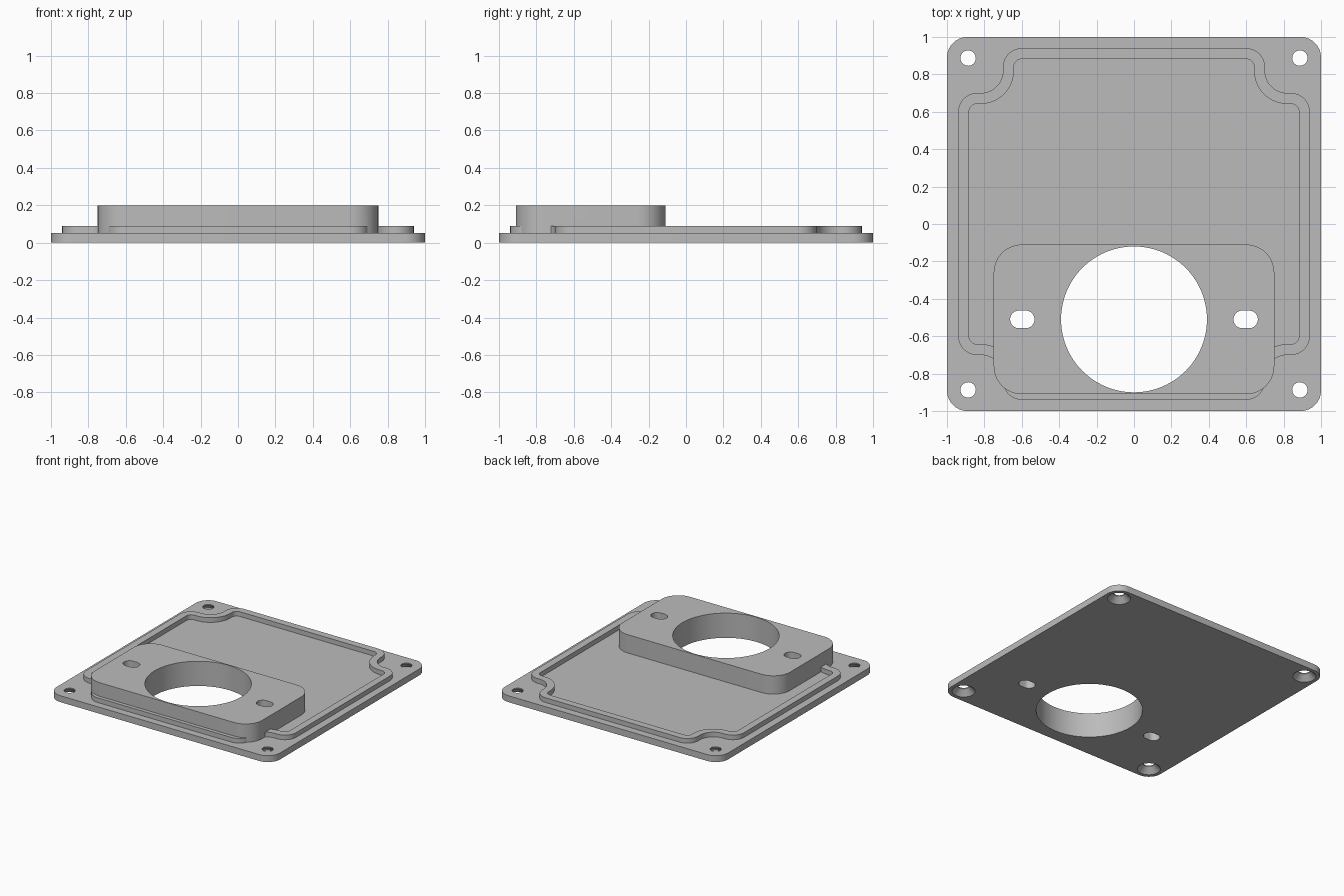
import bpy, bmesh
from math import sin, cos, pi, radians

cube = bpy.data.objects.get("Cube")
if cube:
    bpy.data.objects.remove(cube, do_unlink=True)

grey = bpy.data.materials.new("light_grey")
grey.use_nodes = True
COLOUR = (0.5, 0.5, 0.5, 1)
grey.diffuse_color = COLOUR
grey.node_tree.nodes["Principled BSDF"].inputs["Base Color"].default_value = COLOUR


def arc(cx, cy, r, a0, a1, n=14):
    return [(cx + r * cos(radians(a0 + (a1 - a0) * i / n)),
             cy + r * sin(radians(a0 + (a1 - a0) * i / n))) for i in range(n + 1)]


def rounded_rect(cx, cy, hx, hy, r):
    pts = []
    for k, (sx, sy) in enumerate([(1, 1), (-1, 1), (-1, -1), (1, -1)]):
        pts += arc(cx + sx * (hx - r), cy + sy * (hy - r), r, 90 * k, 90 * k + 90)
    return pts


def notched_outline(inset):
    # One corner: convex, concave around the screw, convex; then turned four times
    r = 0.1 - inset
    corner = (arc(0.84, 0.60, r, 0, 90) + arc(0.82, 0.82, 0.12 + inset, 270, 180)
              + arc(0.60, 0.84, r, 0, 90))
    pts = []
    for k in range(4):
        c, s = round(cos(k * pi / 2)), round(sin(k * pi / 2))
        pts += [(c * x - s * y, s * x + c * y) for x, y in corner]
    return pts


def finish(name, bm):
    bmesh.ops.recalc_face_normals(bm, faces=bm.faces)
    mesh = bpy.data.meshes.new(name)
    bm.to_mesh(mesh)
    bm.free()
    mesh.materials.append(grey)
    ob = bpy.data.objects.new(name, mesh)
    bpy.context.collection.objects.link(ob)
    return ob


def prism(name, pts, z0, z1):
    bm = bmesh.new()
    face = bm.faces.new([bm.verts.new((x, y, z0)) for x, y in pts])
    new = bmesh.ops.extrude_face_region(bm, geom=[face], use_keep_orig=True)["geom"]
    bmesh.ops.translate(bm, vec=(0, 0, z1 - z0),
                        verts=[g for g in new if isinstance(g, bmesh.types.BMVert)])
    return finish(name, bm)


def lathe(name, x, y, profile, n=40):
    # Stacked rings of (radius, height), capped at both ends
    bm = bmesh.new()
    rings = [[bm.verts.new((px, py, z)) for px, py in arc(x, y, r, 0, 360, n)[:-1]]
             for r, z in profile]
    for a, b in zip(rings, rings[1:]):
        for i in range(n):
            j = (i + 1) % n
            bm.faces.new((a[i], a[j], b[j], b[i]))
    bm.faces.new(rings[0])
    bm.faces.new(rings[-1])
    return finish(name, bm)


def combine(target, tool, operation):
    mod = target.modifiers.new(operation.lower(), "BOOLEAN")
    mod.object, mod.operation, mod.solver = tool, operation, "EXACT"
    bpy.context.view_layer.objects.active = target
    bpy.ops.object.modifier_apply(modifier=mod.name)
    bpy.data.objects.remove(tool, do_unlink=True)


# Base plate
cover = prism("cover_plate", rounded_rect(0, 0, 1, 1, 0.11), 0, 0.052)

# Locating rim that steps in around the screws
rim = prism("rim", notched_outline(0), 0.02, 0.09)
combine(rim, prism("rim_inside", notched_outline(0.058), -0.1, 0.3), "DIFFERENCE")
combine(cover, rim, "UNION")

# Raised mounting block
combine(cover, prism("block", rounded_rect(0, -0.51, 0.75, 0.4, 0.15), 0.02, 0.2), "UNION")

# Large opening and the slots either side of it
combine(cover, lathe("opening", 0, -0.51, [(0.39, -0.1), (0.39, 0.3)], 96), "DIFFERENCE")
for side in (-1, 1):
    slot = rounded_rect(side * 0.597, -0.51, 0.065, 0.047, 0.0465)
    combine(cover, prism("slot", slot, -0.1, 0.3), "DIFFERENCE")

# Corner screw holes, countersunk underneath
for x in (-0.887, 0.887):
    for y in (-0.887, 0.887):
        profile = [(0.095, -0.01), (0.041, 0.044), (0.041, 0.3)]
        combine(cover, lathe("screw_hole", x, y, profile), "DIFFERENCE")

# Keep one grey and crisp edges
cover.data.materials.clear()
cover.data.materials.append(grey)
for poly in cover.data.polygons:
    poly.material_index = 0
bpy.ops.object.select_all(action="DESELECT")
cover.select_set(True)
bpy.context.view_layer.objects.active = cover
bpy.ops.object.shade_smooth_by_angle(angle=radians(30))
